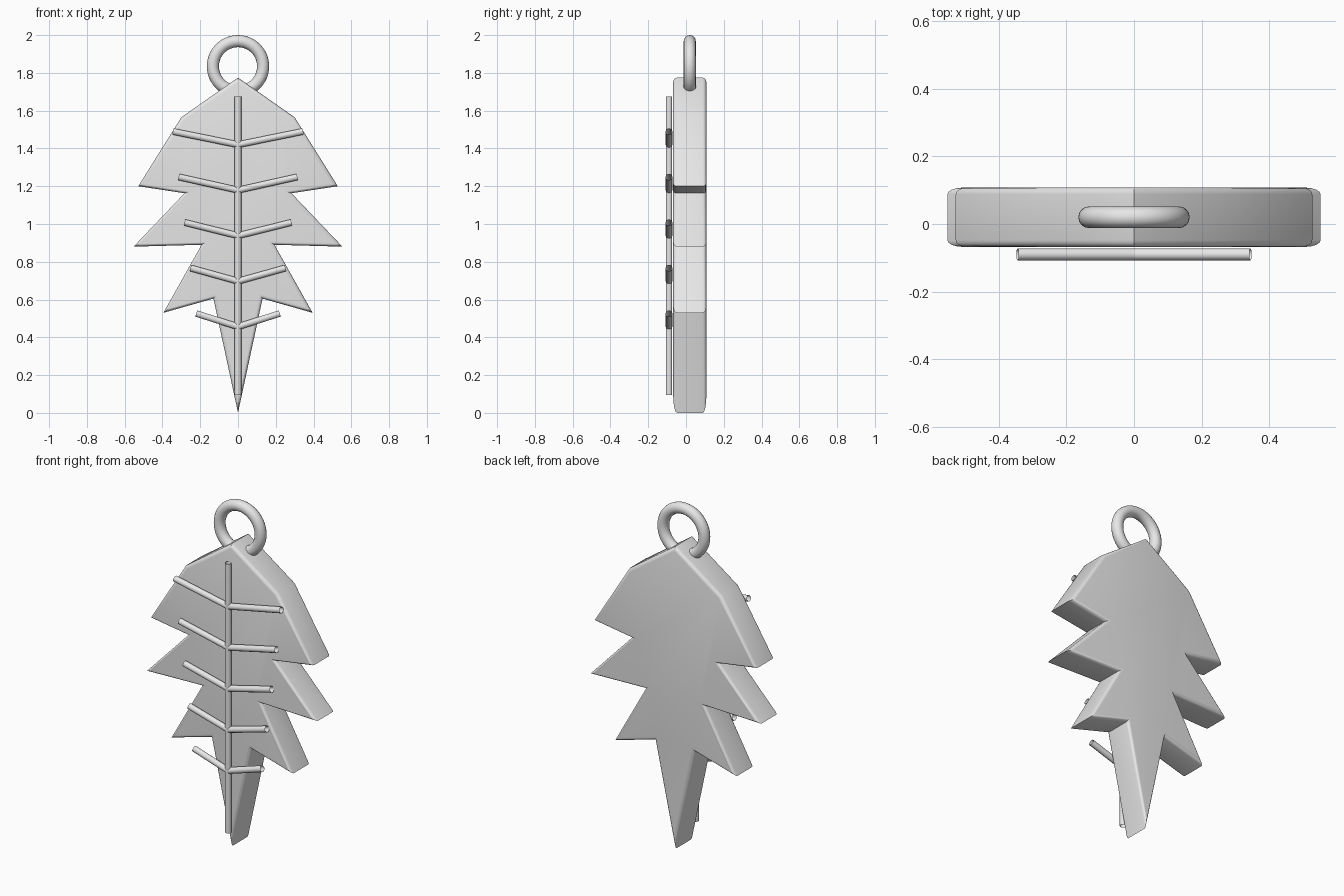
import bpy, bmesh, math

if "Cube" in bpy.data.objects:
    bpy.data.objects.remove(bpy.data.objects["Cube"])

metal = bpy.data.materials.new("plain grey")
metal.diffuse_color = (0.8, 0.8, 0.8, 1)
metal.use_nodes = True
metal.node_tree.nodes["Principled BSDF"].inputs["Base Color"].default_value = metal.diffuse_color

Y_FRONT, Y_BACK = -0.068, 0.108
Y_MID = (Y_FRONT + Y_BACK) / 2
VEIN_Y, VEIN_R = -0.09, 0.018


def smooth(obj, angle=35):
    bpy.ops.object.select_all(action='DESELECT')
    obj.select_set(True)
    bpy.context.view_layer.objects.active = obj
    bpy.ops.object.shade_smooth_by_angle(angle=math.radians(angle))


# Leaf blade: mirrored outline, extruded, with rounded front and back rims
half = [(0.30, 1.565), (0.528, 1.20), (0.283, 1.163), (0.553, 0.88),
        (0.193, 0.89), (0.395, 0.53), (0.13, 0.605)]
outline = [(0, 1.775)] + half + [(0, 0)] + [(-x, z) for x, z in reversed(half)]
bm = bmesh.new()
face = bm.faces.new([bm.verts.new((x, Y_FRONT, z)) for x, z in outline])
ext = bmesh.ops.extrude_face_region(bm, geom=[face], use_keep_orig=True)
for v in ext["geom"]:
    if isinstance(v, bmesh.types.BMVert):
        v.co.y = Y_BACK
bmesh.ops.recalc_face_normals(bm, faces=bm.faces[:])
rims = [e for e in bm.edges if abs(e.verts[0].co.y - e.verts[1].co.y) < 1e-5]
bmesh.ops.bevel(bm, geom=rims, offset=0.02, offset_type='OFFSET', segments=4,
                profile=0.5, affect='EDGES')
mesh = bpy.data.meshes.new("leaf_blade")
bm.to_mesh(mesh)
bm.free()
leaf = bpy.data.objects.new("leaf_blade", mesh)
bpy.context.collection.objects.link(leaf)
mesh.materials.append(metal)
smooth(leaf)


# Veins: thin open-ended tubes lying just in front of the blade
def vein(name, a, b):
    cu = bpy.data.curves.new(name, 'CURVE')
    cu.dimensions = '3D'
    cu.bevel_depth = VEIN_R
    cu.bevel_resolution = 3
    sp = cu.splines.new('POLY')
    sp.points.add(1)
    for p, (x, z) in zip(sp.points, (a, b)):
        p.co = (x, VEIN_Y, z, 1)
    cu.materials.append(metal)
    obj = bpy.data.objects.new(name, cu)
    bpy.context.collection.objects.link(obj)


vein("main_vein", (0, 0.095), (0, 1.675))
for i in range(5):
    z = 1.42 - 0.241 * i
    for s, side in ((1, "right"), (-1, "left")):
        vein(f"side_vein_{side}_{i + 1}", (0, z), (s * (0.345 - 0.031 * i), z + 0.07))

# Hanging ring through the top of the leaf
bpy.ops.mesh.primitive_torus_add(location=(0, Y_MID, 1.835), rotation=(math.pi / 2, 0, 0),
                                 major_radius=0.133, minor_radius=0.032,
                                 major_segments=48, minor_segments=16)
ring = bpy.context.object
ring.name = "hanging_ring"
ring.data.materials.append(metal)
smooth(ring, 60)
